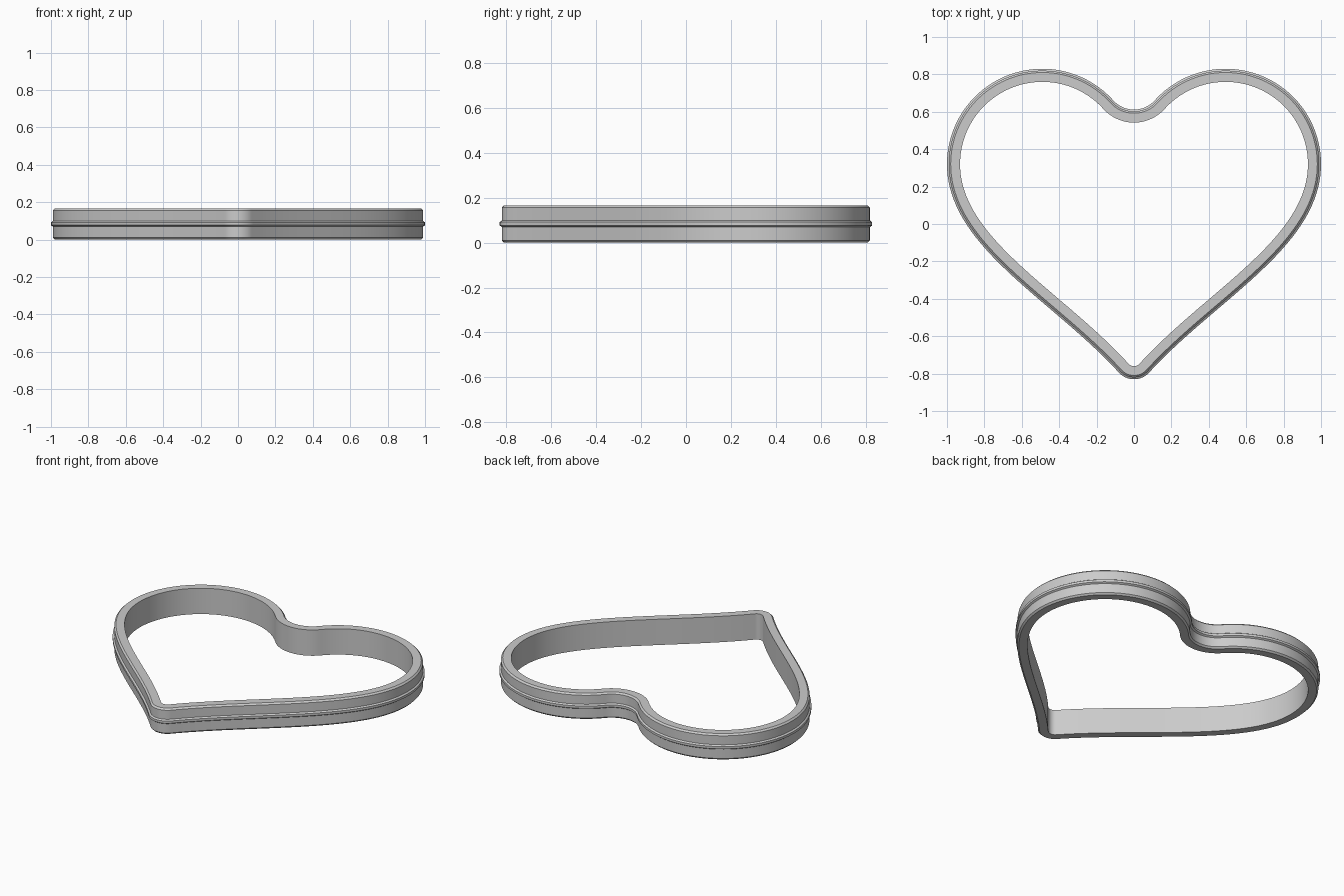
import bpy, bmesh
from math import radians, degrees, atan2, sqrt
from mathutils import Vector, Matrix

cube = bpy.data.objects.get("Cube")
if cube:
    bpy.data.objects.remove(cube)

# Grey plastic
grey = bpy.data.materials.new("grey_plastic")
grey.use_nodes = True
colour = (0.6, 0.6, 0.6, 1)
grey.diffuse_color = colour
grey.node_tree.nodes["Principled BSDF"].inputs["Base Color"].default_value = colour


def arc(centre, radius, start, end, steps, side=1):
    """Points on an arc with their outward normals; side -1 flips the normals."""
    result = []
    for i in range(steps + 1):
        angle = radians(start + (end - start) * i / steps)
        normal = Matrix.Rotation(angle, 2) @ Vector((1, 0))
        result.append((Vector(centre) + normal * radius, normal * side))
    return result


def bezier(a, b, c, d, steps):
    """Points on a cubic curve with the normals on its left."""
    result = []
    for i in range(steps + 1):
        t = i / steps
        s = 1 - t
        point = a * s**3 + b * (3 * s * s * t) + c * (3 * s * t * t) + d * t**3
        way = ((b - a) * s * s + (c - b) * (2 * s * t) + (d - c) * t * t).normalized()
        result.append((point, Vector((-way.y, way.x))))
    return result


# Half outline: notch, round lobe, long side, rounded tip
lobe, lobe_r = Vector((0.49, 0.32)), 0.51
notch = Vector((0, 0.762))
tip, tip_r, tip_angle = Vector((0, -0.72)), 0.11, -42.3
to_lobe = lobe - notch
join = degrees(atan2(to_lobe.y, to_lobe.x))
tip_normal = Matrix.Rotation(radians(tip_angle), 2) @ Vector((1, 0))
side_end = tip + tip_normal * tip_r
tip_way = Vector((-tip_normal.y, tip_normal.x))

pieces = [
    arc(notch, to_lobe.length - lobe_r, -90, join, 14, -1),
    arc(lobe, lobe_r, join + 180, 0, 48),
    bezier(lobe + Vector((lobe_r, 0)), Vector((1, -0.12)),
           side_end + tip_way * 0.53, side_end, 40),
    arc(tip, tip_r, tip_angle, -90, 10),
]
half = pieces[0] + [p for piece in pieces[1:] for p in piece[1:]]
flip = Vector((-1, 1))
outline = half + [(p * flip, n * flip) for p, n in reversed(half[1:-1])]

# Wall section as (inset, height): chamfered rims and a raised middle rib
section = [(0.07, 0), (0.02, 0), (0.01, 0.01), (0.01, 0.07), (0, 0.077),
           (0, 0.092), (0.01, 0.099), (0.01, 0.157), (0.02, 0.167), (0.07, 0.167)]

# Sweep the section round the outline
bm = bmesh.new()
rings = [[bm.verts.new((*(p - n * inset), z)) for inset, z in section]
         for p, n in outline]
for i, ring in enumerate(rings):
    following = rings[(i + 1) % len(rings)]
    for j in range(len(section)):
        k = (j + 1) % len(section)
        bm.faces.new((ring[j], ring[k], following[k], following[j]))
bmesh.ops.recalc_face_normals(bm, faces=bm.faces)
mesh = bpy.data.meshes.new("heart_ring")
bm.to_mesh(mesh)
bm.free()
mesh.materials.append(grey)
ring_object = bpy.data.objects.new("heart_ring", mesh)
bpy.context.collection.objects.link(ring_object)

# Smooth walls, crisp rims
bpy.ops.object.select_all(action="DESELECT")
ring_object.select_set(True)
bpy.context.view_layer.objects.active = ring_object
bpy.ops.object.shade_smooth_by_angle(angle=radians(30))
